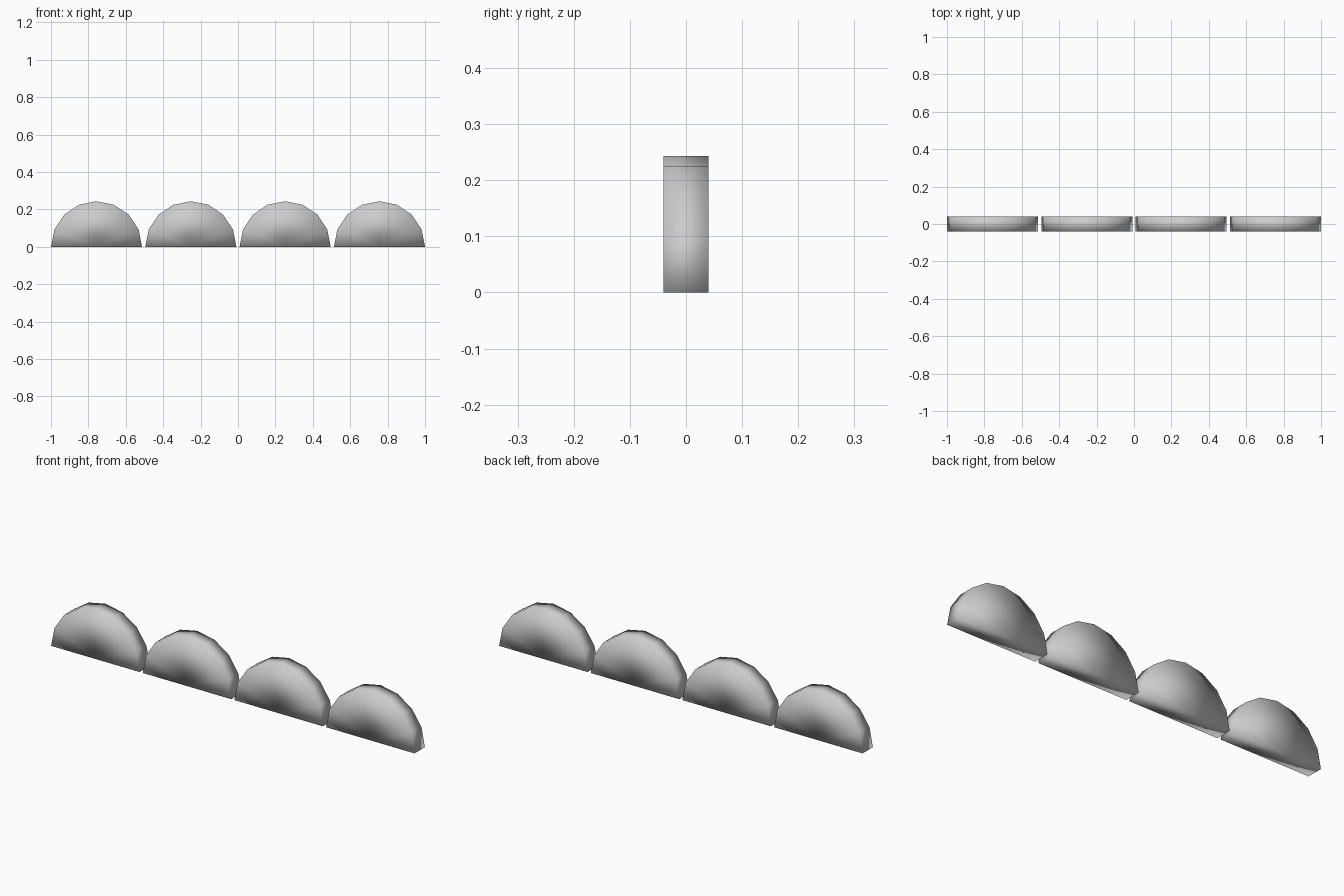
import bpy, bmesh, math

if "Cube" in bpy.data.objects:
    bpy.data.objects.remove(bpy.data.objects["Cube"])

RADIUS = 0.2435
DEPTH = 0.081
SEGMENTS = 8
SPACING = (2 - 2 * RADIUS) / 3


def half_disc(name, x):
    """Upright half disc: a fan of triangles extruded through its thickness."""
    bm = bmesh.new()
    hub = bm.verts.new((0, -DEPTH / 2, 0))
    rim = []
    for i in range(SEGMENTS + 1):
        a = math.pi * i / SEGMENTS
        rim.append(bm.verts.new((RADIUS * math.cos(a), -DEPTH / 2, RADIUS * math.sin(a))))
    for a, b in zip(rim, rim[1:]):
        bm.faces.new((hub, a, b))
    ext = bmesh.ops.extrude_face_region(bm, geom=bm.faces[:], use_keep_orig=True)
    moved = [g for g in ext["geom"] if isinstance(g, bmesh.types.BMVert)]
    bmesh.ops.translate(bm, verts=moved, vec=(0, DEPTH, 0))
    bmesh.ops.recalc_face_normals(bm, faces=bm.faces[:])
    for f in bm.faces:
        f.smooth = True
    mesh = bpy.data.meshes.new(name)
    bm.to_mesh(mesh)
    bm.free()
    obj = bpy.data.objects.new(name, mesh)
    obj.location.x = x
    bpy.context.collection.objects.link(obj)
    return obj


# Row of four scallops along x
for n in range(4):
    half_disc(f"scallop_edging_{n + 1}", (n - 1.5) * SPACING)
